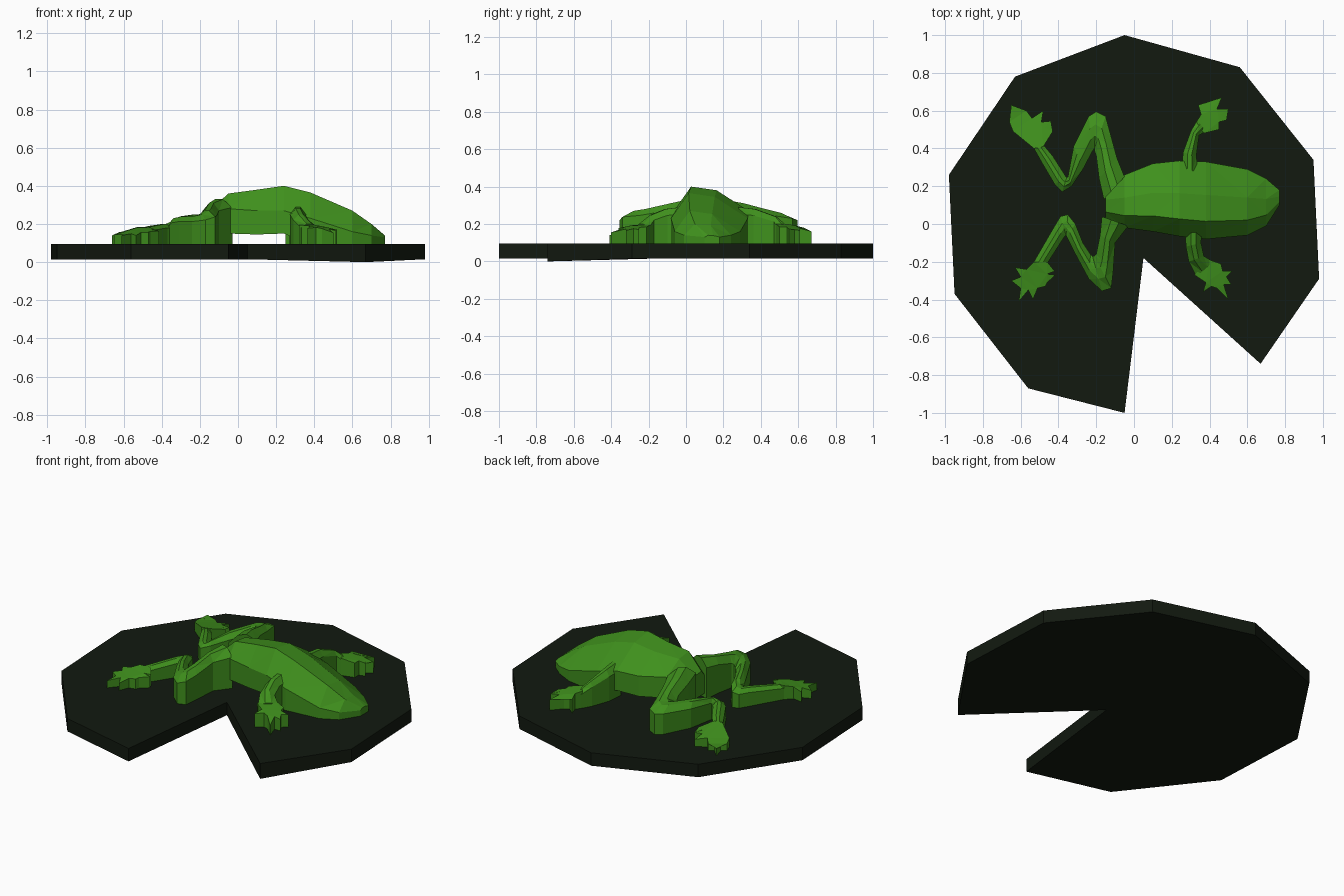
import bpy, bmesh
from math import hypot


def material(name, rgb):
    m = bpy.data.materials.new(name)
    m.diffuse_color = (*rgb, 1)
    return m


GREEN = material("frog green", (0.05, 0.28, 0.012))
DARK = material("pad green", (0.006, 0.010, 0.005))
FLOOR = 0.09


def finish(name, bm, mat):
    bmesh.ops.triangulate(bm, faces=[f for f in bm.faces if len(f.verts) > 3])
    bmesh.ops.recalc_face_normals(bm, faces=bm.faces)
    me = bpy.data.meshes.new(name)
    bm.to_mesh(me)
    bm.free()
    me.materials.append(mat)
    ob = bpy.data.objects.new(name, me)
    bpy.context.collection.objects.link(ob)
    return ob


def loft(name, rings, mat):
    bm = bmesh.new()
    rows = [[bm.verts.new(p) for p in ring] for ring in rings]
    n = len(rows[0])
    for a, b in zip(rows, rows[1:]):
        for i in range(n):
            j = (i + 1) % n
            bm.faces.new((a[i], a[j], b[j], b[i]))
    bm.faces.new(rows[0])
    bm.faces.new(rows[-1])
    return finish(name, bm, mat)


def slab(name, outline, bottom, top, mat):
    """Vertical-walled slab; bottom and top are height functions of x, y."""
    bm = bmesh.new()
    lo = [bm.verts.new((x, y, bottom(x, y))) for x, y in outline]
    hi = [bm.verts.new((x, y, top(x, y))) for x, y in outline]
    bm.faces.new(lo)
    bm.faces.new(hi)
    for i in range(len(lo)):
        j = (i + 1) % len(lo)
        bm.faces.new((lo[i], lo[j], hi[j], hi[i]))
    return finish(name, bm, mat)


def leg(name, pairs):
    """Loft between two plan edges (ax, ay, bx, by) with a ridge height z."""
    rings = []
    for ax, ay, bx, by, z in pairs:
        side = FLOOR + (z - FLOOR) * 0.82
        mix = lambda t, h: (ax + (bx - ax) * t, ay + (by - ay) * t, h)
        rings.append([mix(0, FLOOR), mix(0, side), mix(0.35, z),
                      mix(0.65, z), mix(1, side), mix(1, FLOOR)])
    return loft(name, rings, GREEN)


def foot(name, outline, wrist_z):
    (ax, ay), (bx, by) = outline[0], outline[-1]
    cx, cy = (ax + bx) / 2, (ay + by) / 2
    top = lambda x, y: max(0.14, wrist_z - 0.25 * hypot(x - cx, y - cy))
    return slab(name, outline, lambda x, y: FLOOR, top, GREEN)


# notched lily pad
pad = [(-.05, 1), (.56, .83), (.95, .34), (.98, -.29), (.67, -.74), (.05, -.18),
       (-.05, -1), (-.56, -.87), (-.95, -.37), (-.98, .26), (-.63, .78)]
slab("lily_pad", pad, lambda x, y: 0.0 if (x, y) == (.67, -.74) else 0.015,
     lambda x, y: 0.095, DARK)

# body and head: x, y low, y high, bottom, side height, ridge height
stations = [(-.15, .02, .21, .12, .22, .27), (-.05, -.02, .26, .15, .28, .36),
            (.10, -.04, .32, .145, .27, .38), (.24, -.065, .335, .15, .27, .40),
            (.38, -.08, .33, .09, .23, .365), (.60, -.06, .29, .09, .16, .27),
            (.70, -.01, .24, .09, .14, .20), (.77, .10, .18, .09, .13, .14)]
rings = []
for x, y0, y1, b, s, t in stations:
    w = y1 - y0
    rings.append([(x, y0, b), (x, y0, s), (x, y0 + .23 * w, t),
                  (x, y0 + .57 * w, s + (t - s) * .85), (x, y1, s), (x, y1, b)])
loft("body", rings, GREEN)

# hind legs, folded at knee and heel
leg("hind_leg_right", [
    (-.03, -.01, -.17, .04, .33), (-.10, -.10, -.18, -.06, .31),
    (-.11, -.25, -.20, -.16, .28), (-.12, -.34, -.21, -.17, .27),
    (-.17, -.355, -.22, -.17, .25), (-.24, -.29, -.23, -.16, .24),
    (-.31, -.16, -.27, -.10, .24), (-.355, -.07, -.31, .00, .23),
    (-.36, -.06, -.35, .05, .21), (-.36, -.06, -.39, .04, .20),
    (-.37, -.07, -.42, -.01, .20), (-.46, -.21, -.53, -.20, .18)])
leg("hind_leg_left", [
    (-.05, .25, -.16, .13, .33), (-.09, .35, -.185, .24, .31),
    (-.12, .46, -.20, .36, .28), (-.15, .57, -.21, .39, .26),
    (-.20, .595, -.21, .40, .25), (-.24, .57, -.22, .385, .25),
    (-.32, .41, -.27, .29, .24), (-.35, .25, -.33, .20, .22),
    (-.355, .25, -.38, .17, .20), (-.36, .25, -.42, .21, .20),
    (-.43, .36, -.485, .32, .19), (-.48, .42, -.53, .40, .18)])

# front legs
leg("front_leg_left", [
    (.34, .28, .25, .28, .29), (.33, .36, .26, .38, .28),
    (.345, .47, .30, .49, .24), (.38, .49, .335, .55, .20)])
leg("front_leg_right", [
    (.36, -.03, .27, -.03, .29), (.355, -.10, .275, -.12, .28),
    (.37, -.17, .29, -.20, .25), (.42, -.20, .33, -.28, .20)])

# feet with toes
foot("hind_foot_right", [
    (-.46, -.20), (-.42, -.25), (-.46, -.265), (-.415, -.27), (-.46, -.31),
    (-.47, -.33), (-.51, -.34), (-.535, -.40), (-.56, -.35), (-.61, -.41),
    (-.60, -.34), (-.65, -.30), (-.60, -.28), (-.63, -.23), (-.57, -.24),
    (-.53, -.20)], .19)
foot("hind_foot_left", [
    (-.48, .41), (-.43, .49), (-.47, .51), (-.44, .545), (-.49, .54),
    (-.48, .60), (-.54, .56), (-.57, .60), (-.60, .58), (-.65, .63),
    (-.63, .56), (-.66, .54), (-.64, .49), (-.53, .40)], .19)
foot("front_foot_left", [
    (.37, .48), (.45, .50), (.45, .54), (.49, .55), (.46, .58), (.50, .61),
    (.44, .61), (.465, .67), (.41, .61), (.38, .595), (.34, .63), (.355, .58),
    (.33, .54)], .21)
foot("front_foot_right", [
    (.40, -.19), (.46, -.21), (.47, -.25), (.52, -.25), (.49, -.28),
    (.515, -.32), (.475, -.32), (.50, -.40), (.44, -.34), (.41, -.33),
    (.365, -.36), (.38, -.31), (.32, -.27)], .21)
